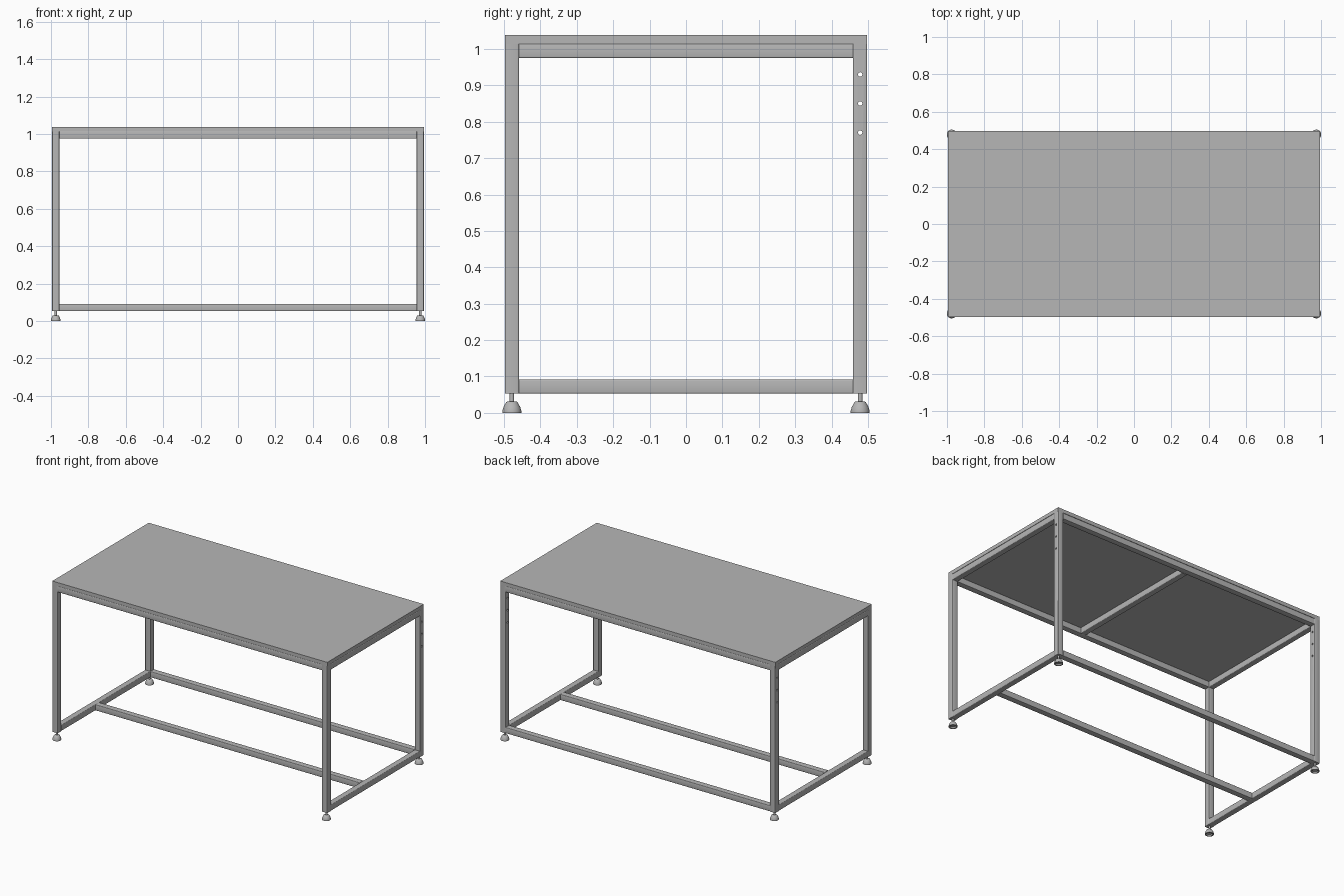
import bpy, bmesh, math

cube = bpy.data.objects.get("Cube")
if cube:
    bpy.data.objects.remove(cube, do_unlink=True)

HX, HY = 0.994, 0.498           # outer half sizes of the frame
T = 0.039                       # tube thickness
FOOT_TOP, PLATE_LOW, PLATE_TOP = 0.053, 1.014, 1.038
CX, CY = HX - T / 2, HY - T / 2   # tube centre lines
IX, IY = HX - T, HY - T           # inner faces of the legs

grey = bpy.data.materials.new("steel grey")
grey.use_nodes = True
colour = (0.47, 0.47, 0.47, 1)
grey.diffuse_color = colour
grey.node_tree.nodes["Principled BSDF"].inputs["Base Color"].default_value = colour


def finish(name, bm, smooth=True):
    """Turn a bmesh into a grey object."""
    bmesh.ops.recalc_face_normals(bm, faces=bm.faces)
    mesh = bpy.data.meshes.new(name)
    bm.to_mesh(mesh)
    bm.free()
    mesh.materials.append(grey)
    obj = bpy.data.objects.new(name, mesh)
    bpy.context.collection.objects.link(obj)
    if smooth:
        bpy.ops.object.select_all(action='DESELECT')
        obj.select_set(True)
        bpy.context.view_layer.objects.active = obj
        bpy.ops.object.shade_smooth_by_angle(angle=math.radians(35))
    return obj


def box(name, centre, size, axis=None, radius=0.004):
    """Box whose edges along one axis are rounded, like square tube."""
    bm = bmesh.new()
    bmesh.ops.create_cube(bm, size=1)
    bmesh.ops.scale(bm, vec=size, verts=bm.verts)
    bmesh.ops.translate(bm, vec=centre, verts=bm.verts)
    if axis is not None:
        edges = [e for e in bm.edges
                 if abs(e.verts[0].co[axis] - e.verts[1].co[axis]) > 1e-4]
        bmesh.ops.bevel(bm, geom=edges, offset=radius, segments=3,
                        profile=0.5, affect='EDGES')
    return finish(name, bm, axis is not None)


def lathe(name, profile, centre, steps=32):
    """Spin a profile of (radius, height) points around z."""
    bm = bmesh.new()
    verts = [bm.verts.new((r, 0, z)) for r, z in profile]
    edges = [bm.edges.new(pair) for pair in zip(verts, verts[1:])]
    bmesh.ops.spin(bm, geom=verts + edges, cent=(0, 0, 0), axis=(0, 0, 1),
                   angle=math.tau, steps=steps)
    bmesh.ops.remove_doubles(bm, verts=bm.verts, dist=1e-5)
    bmesh.ops.translate(bm, vec=centre, verts=bm.verts)
    return finish(name, bm)


def drill(leg, x):
    """Cut three cross holes through the upper part of a leg."""
    for z in (0.77, 0.85, 0.93):
        bpy.ops.mesh.primitive_cylinder_add(
            vertices=20, radius=0.006, depth=0.1,
            location=(x, CY, z), rotation=(0, math.pi / 2, 0))
        cutter = bpy.context.object
        cutter.name = "hole_cutter"
        cutter.hide_render = True
        cut = leg.modifiers.new("hole", 'BOOLEAN')
        cut.operation = 'DIFFERENCE'
        cut.solver = 'EXACT'
        cut.object = cutter
        bpy.context.view_layer.objects.active = leg
        bpy.ops.object.modifier_apply(modifier=cut.name)
        bpy.data.objects.remove(cutter, do_unlink=True)


# Table top
box("table_top", (0, 0, (PLATE_LOW + PLATE_TOP) / 2),
    (2 * HX, 2 * HY, PLATE_TOP - PLATE_LOW))

# Legs with levelling feet, the back pair drilled
foot_profile = [(0, 0.008), (0.016, 0.008), (0.019, 0), (0.026, 0),
                (0.026, 0.006), (0.023, 0.016), (0.016, 0.029),
                (0.013, 0.031), (0.0065, 0.031), (0.0065, 0.054), (0, 0.054)]
for sx, side in ((1, "left"), (-1, "right")):
    for sy, end in ((-1, "front"), (1, "back")):
        leg = box(f"{end}_{side}_leg",
                  (sx * CX, sy * CY, (FOOT_TOP + PLATE_LOW) / 2),
                  (T, T, PLATE_LOW - FOOT_TOP), axis=2)
        if end == "back":
            drill(leg, sx * CX)
        lathe(f"{end}_{side}_foot", foot_profile, (sx * CX, sy * CY, 0))

# Rails: upper frame under the top, lower frame between the legs
upper, lower = PLATE_LOW - T / 2, FOOT_TOP + T / 2
for name, y, z in (("upper_front_rail", -CY, upper), ("upper_back_rail", CY, upper),
                   ("lower_back_rail", CY, lower), ("lower_middle_rail", -0.088, lower)):
    box(name, (0, y, z), (2 * IX, T, T), axis=0)
for name, x, z in (("upper_left_rail", CX, upper), ("upper_right_rail", -CX, upper),
                   ("upper_cross_rail", 0, upper),
                   ("lower_left_rail", CX, lower), ("lower_right_rail", -CX, lower)):
    box(name, (x, 0, z), (T, 2 * IY, T), axis=1)
